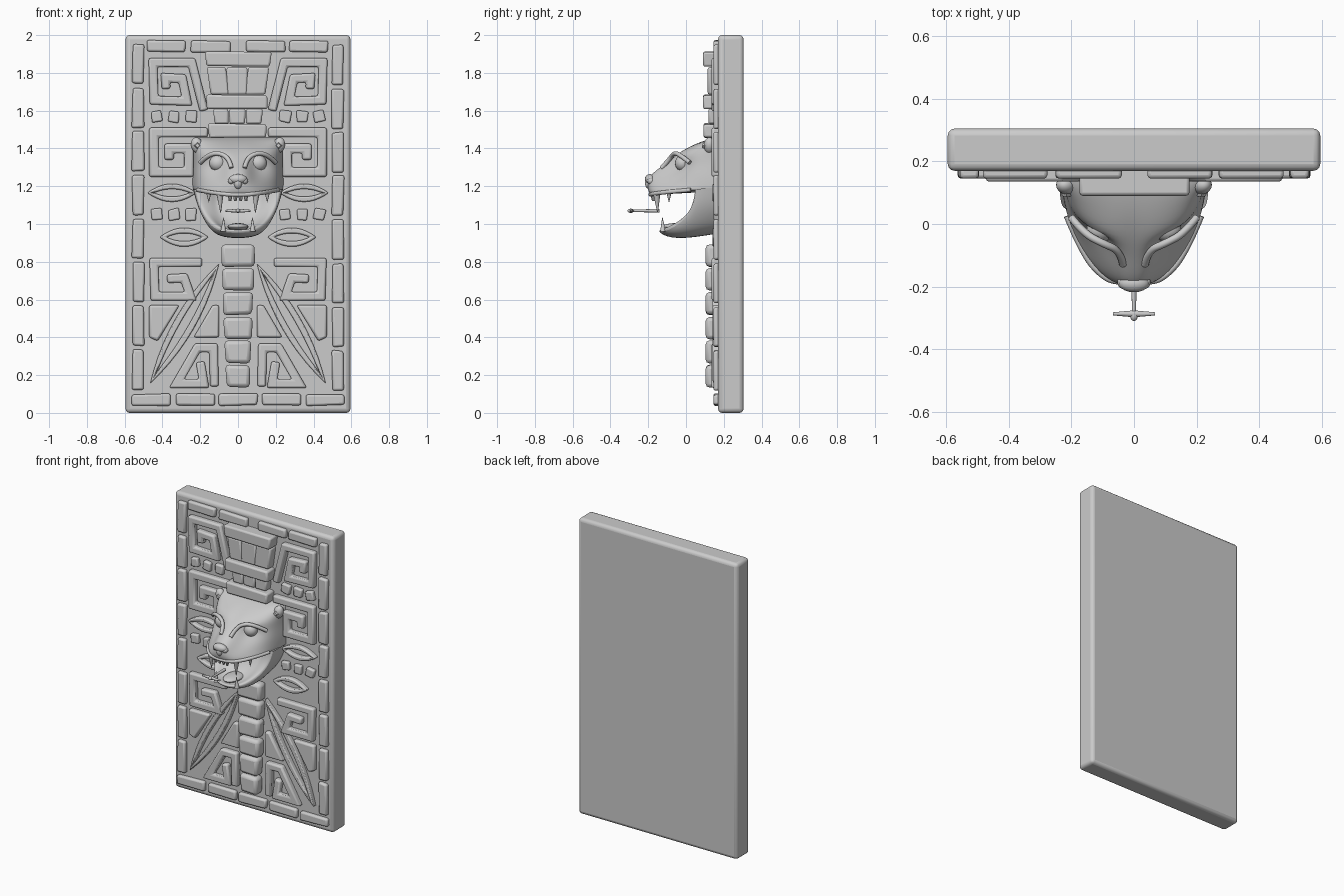
import bpy, bmesh, math, random
from mathutils import Vector, Matrix

if "Cube" in bpy.data.objects:
    bpy.data.objects.remove(bpy.data.objects["Cube"])
random.seed(4)
WALL = 0.17


def finish(bm, name, bevel=0, seg=2, subsurf=0, angle=35):
    bmesh.ops.recalc_face_normals(bm, faces=bm.faces)
    me = bpy.data.meshes.new(name)
    bm.to_mesh(me)
    bm.free()
    ob = bpy.data.objects.new(name, me)
    bpy.context.collection.objects.link(ob)
    bpy.ops.object.select_all(action='DESELECT')
    bpy.context.view_layer.objects.active = ob
    ob.select_set(True)
    bpy.ops.object.shade_smooth_by_angle(angle=math.radians(angle))
    if bevel:
        m = ob.modifiers.new("bevel", 'BEVEL')
        m.width, m.segments, m.limit_method = bevel, seg, 'ANGLE'
    if subsurf:
        m = ob.modifiers.new("subsurf", 'SUBSURF')
        m.levels = m.render_levels = subsurf
    return ob


def relief(name, pts, faces, front, bevel=0.011):
    """Flat x-z shape raised from the slab to y = front."""
    bm = bmesh.new()
    vs = [bm.verts.new((x, WALL + 0.01, z)) for x, z in pts]
    fs = [bm.faces.new([vs[i] for i in f]) for f in faces]
    ext = bmesh.ops.extrude_face_region(bm, geom=fs)
    new = [v for v in ext['geom'] if isinstance(v, bmesh.types.BMVert)]
    bmesh.ops.translate(bm, verts=new, vec=(0, front - WALL - 0.01, 0))
    return finish(bm, name, bevel)


def poly(name, pts, front=0.14, bevel=0.011):
    return relief(name, pts, [range(len(pts))], front, bevel)


def brick(name, x0, x1, z0, z1, front=0.14, j=0.004, taper=0, bevel=0.011, rot=0):
    r = lambda: random.uniform(-j, j)
    c = Vector(((x0 + x1) / 2, (z0 + z1) / 2))
    pts = [(x0 + taper, z0), (x1 - taper, z0), (x1, z1), (x0, z1)]
    pts = [c + Matrix.Rotation(rot, 2) @ (Vector((x + r(), z + r())) - c) for x, z in pts]
    return poly(name, pts, front, bevel)


def stroke(name, path, width, front=0.135):
    """Mitred band along a path."""
    p = [Vector(q) for q in path]
    a, b = [], []
    for i, q in enumerate(p):
        d0 = (q - p[i - 1]).normalized() if i else (p[1] - q).normalized()
        d1 = (p[i + 1] - q).normalized() if i < len(p) - 1 else d0
        n0, n1 = Vector((-d0.y, d0.x)), Vector((-d1.y, d1.x))
        n = (n0 + n1).normalized()
        n *= width / 2 / max(n.dot(n0), 0.45)
        a.append(q + n)
        b.append(q - n)
    k = len(p)
    return relief(name, a + b, [(i, i + 1, k + i + 1, k + i) for i in range(k - 1)], front)


def lens_ring(name, p, q, half, inner_len=0.72, inner_w=0.42, n=10):
    p, q = Vector(p), Vector(q)
    c, ax = (p + q) / 2, (q - p) / 2
    nrm = Vector((-ax.y, ax.x)).normalized() * half
    out = []
    for sl, sw in ((1, 1), (inner_len, inner_w)):
        for i in range(2 * n):
            t = i / n
            u = 1 - 2 * t if t <= 1 else 2 * t - 3
            w = (1 - abs(u) ** 2) * (1 if t <= 1 else -1)
            out.append(c + ax * u * sl + nrm * w * sw)
    k = 2 * n
    return relief(name, out, [(i, (i + 1) % k, k + (i + 1) % k, k + i) for i in range(k)], 0.14, 0.008)


def grid(name, rows, subsurf=2):
    """Smooth symmetric surface from half rows running centre to side."""
    bm = bmesh.new()
    vr = [[bm.verts.new(p) for p in [(-x, y, z) for x, y, z in r[:0:-1]] + list(r)] for r in rows]
    for r, s in zip(vr, vr[1:]):
        for i in range(len(r) - 1):
            bm.faces.new((r[i], r[i + 1], s[i + 1], s[i]))
    return finish(bm, name, subsurf=subsurf, angle=80)


def ball(name, loc, scale, rot=0):
    bm = bmesh.new()
    bmesh.ops.create_uvsphere(bm, u_segments=20, v_segments=12, radius=1)
    bm.transform(Matrix.Translation(loc) @ Matrix.Rotation(rot, 4, 'Y') @ Matrix.Diagonal((*scale, 1)))
    return finish(bm, name)


def cone(name, a, b, r0, r1, seg=12):
    a, b = Vector(a), Vector(b)
    bm = bmesh.new()
    bmesh.ops.create_cone(bm, cap_ends=True, segments=seg, radius1=r0, radius2=r1, depth=(b - a).length)
    bm.transform(Matrix.Translation((a + b) / 2) @ (b - a).to_track_quat('Z', 'Y').to_matrix().to_4x4())
    return finish(bm, name)


def tube(name, pts, r):
    cu = bpy.data.curves.new(name, 'CURVE')
    cu.dimensions, cu.bevel_depth, cu.bevel_resolution, cu.use_fill_caps = '3D', r, 3, True
    s = cu.splines.new('NURBS')
    s.points.add(len(pts) - 1)
    for q, p in zip(s.points, pts):
        q.co = (*p, 1)
    s.order_u, s.use_endpoint_u = 3, True
    bpy.context.collection.objects.link(bpy.data.objects.new(name, cu))


# Stone slab
bm = bmesh.new()
bmesh.ops.create_cube(bm, size=1)
bm.transform(Matrix.Translation((0, 0.2375, 1)) @ Matrix.Diagonal((1.19, 0.135, 2, 1)))
finish(bm, "slab", 0.022, 3)

# Border bricks
for i in range(8):
    z = 0.125 + i * 0.231
    brick("border_left", -0.56, -0.498, z, z + 0.21, 0.145)
    brick("border_right", 0.498, 0.56, z - 0.005, z + 0.205, 0.145)
for i in range(5):
    x = -0.56 + i * 0.229
    brick("border_bottom", x, x + 0.205, 0.04, 0.10, 0.145)
for x in (-0.485, -0.25, 0.04, 0.27):
    brick("border_top", x, x + 0.208, 1.912, 1.97, 0.145)

# Mirrored relief panels
spirals = [
    ([(.18, 1.60), (.245, 1.855), (.45, 1.855), (.445, 1.655), (.27, 1.65), (.295, 1.77), (.385, 1.775), (.38, 1.715)], .046),
    ([(.16, 1.485), (.445, 1.485), (.445, 1.275), (.26, 1.275), (.26, 1.40), (.365, 1.40), (.365, 1.34)], .05),
    ([(.19, .797), (.445, .797), (.44, .617), (.25, .617), (.285, .715), (.375, .71)], .046),
    ([(.125, .14), (.13, .345), (.215, .345), (.325, .155), (.18, .155), (.20, .27)], .046)]
for s in (1, -1):
    for path, w in spirals:
        stroke("spiral_relief", [(s * x, z) for x, z in path], w)
    for z in (1.57, 1.05):
        for x in (.25, .34, .43):
            brick("square_stud", s * x - .029, s * x + .029, z - .03, z + .03,
                  0.145, rot=random.uniform(-.2, .2), bevel=0.008)
    lens_ring("oval_relief_upper", (s * .22, 1.165), (s * .48, 1.165), .048)
    lens_ring("oval_relief_lower", (s * .155, .93), (s * .415, .93), .05)
    lens_ring("long_leaf", (s * .10, .79), (s * .465, .155), .055, 0.8, 0.4)
    poly("corner_block", [(s * x, z) for x, z in [(.31, .57), (.47, .57), (.47, .40), (.425, .38)]])
    poly("inner_block", [(s * x, z) for x, z in [(.10, .57), (.135, .57), (.235, .40), (.10, .40)]])

# Headdress courses
brick("headdress_top", -.18, .18, 1.835, 1.91, .09, taper=.01)
brick("headdress_middle", -.165, .155, 1.61, 1.685, .09)
brick("headdress_base", -.155, .15, 1.455, 1.53, .092)
for i, (x0, x1) in enumerate([(-.165, -.065), (-.06, .05), (.055, .165)]):
    d = (i - 1) * -.02
    poly("headdress_feather", [(x0 + d, 1.685), (x1 + d, 1.685), (x1, 1.83), (x0, 1.83)], .115)
    poly("headdress_lower_feather", [(x0 * .75, 1.53), (x1 * .75, 1.53), (x1 * .8, 1.61), (x0 * .8, 1.61)], .118)

# Segmented spine
for i in range(6):
    w = .066 + i * .005
    z = .135 + i * .128
    brick("spine_segment", -w, w, z, z + .118, .104, .003, .004, .02)

# Upper cat head: height, half width, depth values from centre to side
F = (0, .2, .4, .7, .92, 1)
upper = [
    (1.17, .20, .12, .12, .12, .12, .13, .17),
    (1.155, .222, -.165, -.16, -.145, -.075, .045, .17),
    (1.15, .238, -.195, -.19, -.18, -.105, .02, .17),
    (1.20, .24, -.208, -.2, -.165, -.06, .035, .17),
    (1.255, .24, -.205, -.19, -.085, -.03, .045, .17),
    (1.315, .235, -.12, -.1, -.005, .005, .06, .17),
    (1.365, .235, -.05, -.06, -.055, -.01, .07, .17),
    (1.41, .24, .02, .015, .025, .05, .10, .17),
    (1.45, .235, .115, .115, .115, .11, .12, .17),
    (1.46, .235, .18, .18, .18, .18, .18, .18)]
grid("cat_head", [[(f * w, y, z + (.03 * f * f if z < 1.18 else 0)) for f, y in zip(F, ys)]
                  for z, w, *ys in upper])

# Lower jaw and mouth interior
jaw = [
    [(0, .18, .95), (.07, .18, .955), (.13, .18, .98), (.17, .18, 1.03), (.215, .18, 1.1), (.24, .18, 1.19)],
    [(0, -.065, .91), (.075, -.05, .915), (.135, .0, .94), (.18, .06, 1.01), (.22, .08, 1.1), (.238, .09, 1.19)],
    [(0, -.158, .955), (.085, -.14, .96), (.14, -.08, .985), (.185, .0, 1.04), (.215, .035, 1.11), (.228, .045, 1.18)],
    [(0, -.14, .975), (.065, -.122, .98), (.115, -.07, 1.0), (.155, .01, 1.05), (.19, .04, 1.11), (.2, .05, 1.18)],
    [(0, -.10, .955), (.045, -.09, .957), (.08, -.05, .975), (.115, .02, 1.03), (.145, .06, 1.1), (.155, .07, 1.18)],
    [(0, .04, 1.0), (.03, .045, 1.0), (.06, .055, 1.02), (.09, .07, 1.06), (.11, .09, 1.11), (.12, .1, 1.18)],
    [(0, .10, 1.18), (.03, .1, 1.18), (.06, .1, 1.18), (.08, .1, 1.18), (.09, .11, 1.18), (.1, .11, 1.18)]]
grid("lower_jaw", jaw)

# Lips, tongue and nose
lip = [(f * .232, y + .006, 1.155 + .03 * f * f) for f, y in zip(F, upper[2][2:7])]
tube("upper_lip", [(-x, y, z) for x, y, z in lip[:0:-1]] + lip, .011)
ball("tongue", (0, -.045, .985), (.055, .085, .02))
ball("nose", (0, -.19, 1.238), (.048, .028, .026))
ball("nose_tip", (0, -.195, 1.215), (.022, .022, .03))

for s in (1, -1):
    # Eyes, brows, ears, nostril wings and fangs
    ball("eye", (s * .107, -.018, 1.322), (.045, .04, .043))
    tube("brow", [(s * .035, -.13, 1.295), (s * .045, -.085, 1.345), (s * .10, -.062, 1.378),
                  (s * .16, -.03, 1.365), (s * .2, .02, 1.325)], .012)
    ball("ear", (s * .215, .125, 1.415), (.032, .03, .045), s * .35)
    cone("inner_ear", (s * .215, .115, 1.415), (s * .215, .088, 1.415), .028, .012, 4)
    ball("nostril_wing", (s * .035, -.185, 1.228), (.018, .022, .018))
    cone("upper_fang", (s * .095, -.155, 1.16), (s * .092, -.15, 1.06), .019, .002)
    cone("upper_small_fang", (s * .155, -.09, 1.16), (s * .155, -.09, 1.115), .012, .001)
    cone("lower_fang", (s * .078, -.122, .96), (s * .076, -.125, 1.035), .015, .001)
    cone("crossbar", (0, -.287, 1.07), (s * .067, -.287, 1.07), .011, .005)
    for x in (.014, .042):
        cone("incisor", (s * x, -.175, 1.15), (s * x, -.173, 1.122), .012, .007, 8)

# Pin held in the mouth
cone("pin_shaft", (0, -.14, 1.07), (0, -.29, 1.07), .010, .006)
ball("pin_head", (0, -.293, 1.07), (.012, .017, .011))
